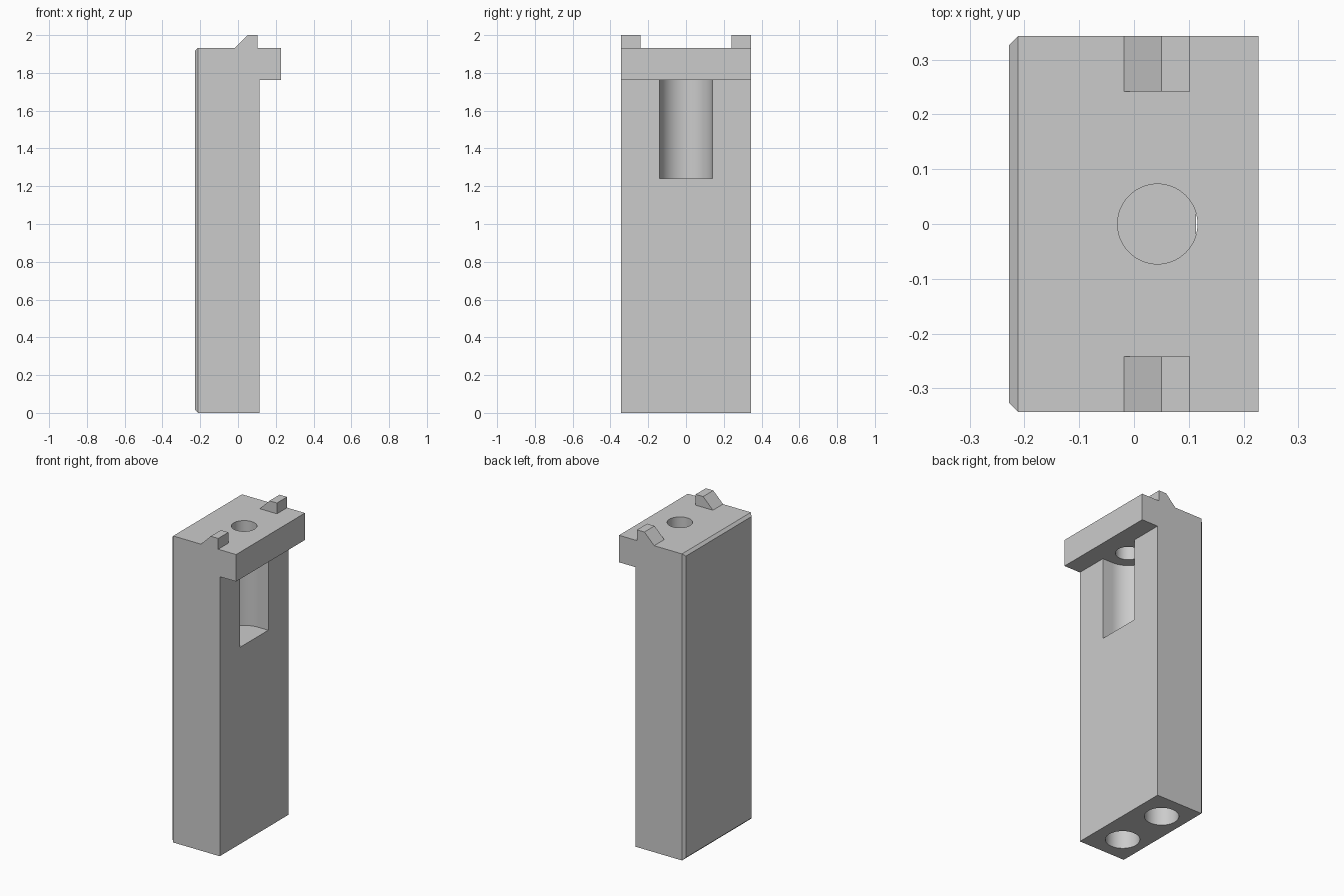
import bpy, bmesh, math
from mathutils import Vector

if "Cube" in bpy.data.objects:
    bpy.data.objects.remove(bpy.data.objects["Cube"], do_unlink=True)

HALF = 0.343          # half depth along y
BACK, FACE, LIP = -0.228, 0.113, 0.227
LEDGE, TOP = 1.762, 1.932
SCREW_X, SCREW_R, SLOT_R = 0.043, 0.073, 0.14

grey = bpy.data.materials.new("plain grey")
grey.use_nodes = True
colour = (0.6, 0.6, 0.6, 1)
grey.diffuse_color = colour
grey.node_tree.nodes["Principled BSDF"].inputs["Base Color"].default_value = colour


def prism(name, points, offset):
    """Extrude a closed 3D outline along the offset."""
    bm = bmesh.new()
    face = bm.faces.new([bm.verts.new(p) for p in points])
    moved = bmesh.ops.extrude_face_region(bm, geom=[face])["geom"]
    bmesh.ops.translate(bm, vec=Vector(offset),
                        verts=[v for v in moved if isinstance(v, bmesh.types.BMVert)])
    if not any(len(f.verts) == len(points) and f is face for f in bm.faces):
        bm.faces.new([v for v in face.verts])
    bmesh.ops.recalc_face_normals(bm, faces=bm.faces)
    mesh = bpy.data.meshes.new(name)
    bm.to_mesh(mesh)
    bm.free()
    mesh.materials.append(grey)
    obj = bpy.data.objects.new(name, mesh)
    bpy.context.collection.objects.link(obj)
    return obj


def arc(x, y, z, r, start, end, steps):
    angles = [start + (end - start) * i / steps for i in range(steps + 1)]
    return [(x + r * math.cos(a), y + r * math.sin(a), z) for a in angles]


def cylinder(name, x, y, z, r, depth):
    return prism(name, arc(x, y, z, r, 0, math.tau, 64)[:-1], (0, 0, depth))


def combine(target, other, operation):
    mod = target.modifiers.new(other.name, "BOOLEAN")
    mod.object, mod.operation, mod.solver = other, operation, "EXACT"
    bpy.context.view_layer.objects.active = target
    bpy.ops.object.modifier_apply(modifier=mod.name)
    bpy.data.objects.remove(other, do_unlink=True)


# Block with overhanging lip
outline = [(BACK, 0), (FACE, 0), (FACE, LEDGE), (LIP, LEDGE), (LIP, TOP), (BACK, TOP)]
body = prism("latch_block", [(x, -HALF, z) for x, z in outline], (0, 2 * HALF, 0))

# Chamfer round the flat back face
bm = bmesh.new()
bm.from_mesh(body.data)
rim = [e for e in bm.edges if all(abs(v.co.x - BACK) < 1e-4 for v in e.verts)]
bmesh.ops.bevel(bm, geom=rim, offset=0.016, segments=1, affect="EDGES")
bm.to_mesh(body.data)
bm.free()

# Sloped catches at both ends of the top
catch = [(-0.018, TOP - 0.02), (0.102, TOP - 0.02), (0.102, 2), (0.05, 2), (-0.018, TOP)]
for name, y in (("front_catch", -HALF), ("back_catch", 0.242)):
    combine(body, prism(name, [(x, y, z) for x, z in catch], (0, HALF - 0.242, 0)), "UNION")

# Round-backed screw slot under the lip
slot = arc(SCREW_X, 0, 1.24, SLOT_R, math.pi / 2, 1.5 * math.pi, 48)
slot += [(FACE + 0.05, -SLOT_R, 1.24), (FACE + 0.05, SLOT_R, 1.24)]
combine(body, prism("screw_slot", slot, (0, 0, LEDGE - 1.24)), "DIFFERENCE")

# Screw hole through the top, and two pin holes in the base
combine(body, cylinder("screw_hole", SCREW_X, 0, 1.7, SCREW_R, 0.4), "DIFFERENCE")
for side in (-1, 1):
    combine(body, cylinder("pin_hole", -0.06, side * 0.172, -0.1, 0.098, 0.55), "DIFFERENCE")

# Smooth the round walls, keep the corners crisp
bpy.ops.object.select_all(action="DESELECT")
body.select_set(True)
bpy.context.view_layer.objects.active = body
bpy.ops.object.shade_smooth_by_angle(angle=math.radians(30))
